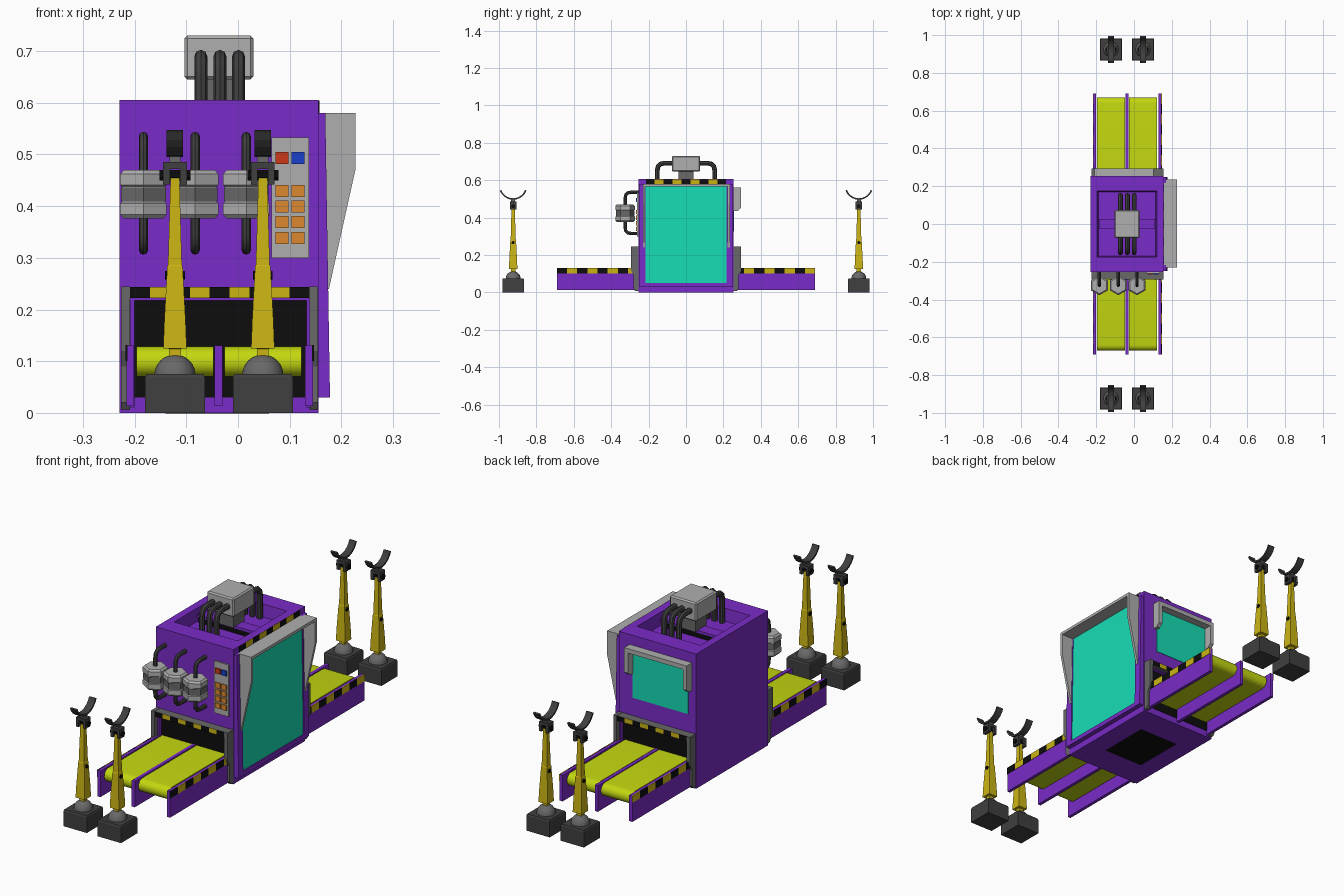
import bpy, bmesh
from math import sin, cos, pi, radians
from mathutils import Vector

if "Cube" in bpy.data.objects:
    bpy.data.objects.remove(bpy.data.objects["Cube"])


def material(name, r, g, b):
    m = bpy.data.materials.new(name)
    m.diffuse_color = (r, g, b, 1)
    m.use_nodes = True
    m.node_tree.nodes["Principled BSDF"].inputs["Base Color"].default_value = m.diffuse_color
    return m


PURPLE = material("purple", 0.195, 0.025, 0.58)
LIME = material("lime", 0.55, 0.68, 0.005)
TEAL = material("teal", 0.008, 0.72, 0.46)
YELLOW = material("yellow", 0.6, 0.46, 0.007)
BLACK = material("black", 0.004, 0.004, 0.004)
DARK = material("dark_grey", 0.05, 0.05, 0.05)
MID = material("mid_grey", 0.14, 0.14, 0.14)
LIGHT = material("light_grey", 0.43, 0.43, 0.43)
ORANGE = material("orange", 0.72, 0.25, 0.03)
RED = material("red", 0.6, 0.04, 0.01)
BLUE = material("blue", 0.01, 0.05, 0.6)


def finish(name, bm, mat, smooth=False):
    bmesh.ops.recalc_face_normals(bm, faces=bm.faces)
    me = bpy.data.meshes.new(name)
    bm.to_mesh(me)
    bm.free()
    me.materials.append(mat)
    if smooth:
        me.shade_smooth()
        me.set_sharp_from_angle(angle=radians(35))
    ob = bpy.data.objects.new(name, me)
    bpy.context.collection.objects.link(ob)
    return ob


def boxes(name, mat, *bounds, bevel=0):
    """One object from any number of (x0, x1, y0, y1, z0, z1) boxes."""
    bm = bmesh.new()
    for b in bounds:
        for v in bmesh.ops.create_cube(bm, size=1)["verts"]:
            v.co = [(b[2*i] + b[2*i+1]) / 2 + v.co[i] * (b[2*i+1] - b[2*i]) for i in range(3)]
    if bevel:
        bmesh.ops.bevel(bm, geom=bm.edges[:], offset=bevel, segments=1, affect='EDGES')
    return finish(name, bm, mat)


def prism(name, mat, pts, axis, lo, hi, smooth=False):
    """Extrude a 2D outline along an axis."""
    bm = bmesh.new()

    def place(p, t):
        c = list(p)
        c.insert("xyz".index(axis), t)
        return bm.verts.new(c)
    a, b = [place(p, lo) for p in pts], [place(p, hi) for p in pts]
    bm.faces.new(a)
    bm.faces.new(b)
    for i in range(len(pts)):
        bm.faces.new((a[i-1], a[i], b[i], b[i-1]))
    return finish(name, bm, mat, smooth)


def ngon(cx, cy, r, n, phase=0):
    return [(cx + r*sin(2*pi*i/n + phase), cy - r*cos(2*pi*i/n + phase)) for i in range(n)]


def loft(name, mat, cx, cy, sections, n=4, phase=pi/4, smooth=False):
    """Stack of regular n-sided rings given as (z, radius)."""
    bm = bmesh.new()
    rings = [[bm.verts.new((x, y, z)) for x, y in ngon(cx, cy, r, n, phase)] for z, r in sections]
    for a, b in zip(rings, rings[1:]):
        for i in range(n):
            bm.faces.new((a[i-1], a[i], b[i], b[i-1]))
    bm.faces.new(rings[0])
    bm.faces.new(rings[-1])
    return finish(name, bm, mat, smooth)


def pipe(name, mat, pts, r, fillet):
    """Tube through the points with rounded corners."""
    pts = [Vector(p) for p in pts]
    path = [pts[0]]
    for a, p, b in zip(pts, pts[1:], pts[2:]):
        s, e = p + (a-p).normalized()*fillet, p + (b-p).normalized()*fillet
        path += [s.lerp(p, t).lerp(p.lerp(e, t), t) for t in (0, .33, .67, 1)]
    path.append(pts[-1])
    cu = bpy.data.curves.new(name, 'CURVE')
    cu.dimensions, cu.bevel_depth, cu.bevel_resolution, cu.use_fill_caps = '3D', r, 2, True
    sp = cu.splines.new('POLY')
    sp.points.add(len(path) - 1)
    for q, p in zip(sp.points, path):
        q.co = (*p, 1)
    tmp = bpy.data.objects.new(name + "_path", cu)
    me = bpy.data.meshes.new_from_object(tmp)
    bpy.data.objects.remove(tmp)
    bm = bmesh.new()
    bm.from_mesh(me)
    bpy.data.meshes.remove(me)
    return finish(name, bm, mat, True)


def stripes(name, bound, axis, n):
    """Alternating black and yellow warning blocks along an axis."""
    lo, hi = bound[2*axis:2*axis+2]
    parts = ([], [])
    for i in range(n):
        b = list(bound)
        b[2*axis], b[2*axis+1] = lo + (hi-lo)*i/n, lo + (hi-lo)*(i+1)/n
        parts[i % 2].append(b)
    boxes(name + "_black", BLACK, *parts[0])
    boxes(name + "_yellow", YELLOW, *parts[1])


# Cabinet with a recessed roof
bm = bmesh.new()
bmesh.ops.create_cube(bm, size=1)
for v in bm.verts:
    v.co = (-0.037 + v.co.x*0.385, v.co.y*0.51, 0.3025 + v.co.z*0.605)
roof = next(f for f in bm.faces if f.calc_center_median().z > 0.6)
for drop, hx, hy in ((0, 0.158, 0.175), (0.055, 0.152, 0.169)):
    bmesh.ops.inset_region(bm, faces=[roof], thickness=0.004)
    for v in roof.verts:
        v.co = (-0.037 + (hx if v.co.x > -0.037 else -hx), hy if v.co.y > 0 else -hy, 0.605 - drop)
finish("cabinet", bm, PURPLE)
boxes("underside_vent", BLACK, (-0.14, 0.06, -0.12, 0.12, -0.001, 0.005))

# Roof unit: cross bar, pedestal, motor box and pipes
boxes("roof_bar_core", BLACK, (-0.18, 0.106, -0.025, 0.025, 0.54, 0.575))
boxes("roof_bar_cap", PURPLE, (-0.185, 0.11, -0.027, 0.027, 0.572, 0.583))
boxes("motor_pedestal", MID, (-0.075, 0.005, -0.04, 0.04, 0.58, 0.65))
boxes("motor_box", LIGHT, (-0.104, 0.03, -0.075, 0.075, 0.645, 0.73), bevel=0.006)
for x in (-0.072, -0.035, 0.001):
    for s in (-1, 1):
        pipe("roof_pipe", DARK, [(x, s*0.07, 0.69), (x, s*0.153, 0.69), (x, s*0.153, 0.545)], 0.0125, 0.035)

# Front tanks with their pipes
for x in (-0.183, -0.083, 0.016):
    pipe("tank_pipe", DARK, [(x, -0.25, 0.535), (x, -0.325, 0.535), (x, -0.325, 0.315), (x, -0.25, 0.315)], 0.009, 0.03)
    loft("tank", LIGHT, x, -0.325, [(0.376, 0.044), (0.384, 0.052), (0.405, 0.052), (0.408, 0.048), (0.438, 0.048),
                                    (0.441, 0.052), (0.462, 0.052), (0.47, 0.044)], 6, 0)
    loft("tank_band", MID, x, -0.325, [(0.41, 0.05), (0.436, 0.05)], 6, 0)

# Control panel
boxes("control_panel", LIGHT, (0.065, 0.137, -0.262, -0.25, 0.30, 0.533))


def button(x, z):
    return (x, x + 0.025, -0.268, -0.26, z, z + 0.023)


boxes("red_button", RED, button(0.073, 0.482))
boxes("blue_button", BLUE, button(0.104, 0.482))
boxes("orange_buttons", ORANGE, *[button(x, z) for x in (0.073, 0.104) for z in (0.327, 0.358, 0.388, 0.418)])

# Right side window, hood and warning strip
side = [(0.15, 0.58), (0.169, 0.58), (0.178, 0.03), (0.15, 0.03)]
for y in (-0.25, 0.216):
    prism("window_post", PURPLE, side, 'y', y, y + 0.034)
boxes("window_sill", PURPLE, (0.15, 0.1775, -0.22, 0.22, 0.03, 0.05))
prism("side_window", TEAL, [(0.15, 0.57), (0.165, 0.57), (0.173, 0.05), (0.15, 0.05)], 'y', -0.217, 0.217)
boxes("hood_top", LIGHT, (0.157, 0.227, -0.23, 0.235, 0.567, 0.58))
flap = [(0.165, 0.58), (0.227, 0.58), (0.227, 0.47), (0.176, 0.24), (0.165, 0.24)]
for y in (-0.23, 0.223):
    prism("hood_flap", LIGHT, flap, 'y', y, y + 0.012)
stripes("side_warning", (0.15, 0.158, -0.215, 0.215, 0.58, 0.6045), 1, 9)

# Back window with awning
boxes("back_window", TEAL, (-0.19, 0.085, 0.25, 0.257, 0.325, 0.54))
boxes("awning_top", LIGHT, (-0.208, 0.102, 0.25, 0.293, 0.54, 0.56))
for x in (-0.208, 0.084):
    prism("awning_side", LIGHT, [(0.25, 0.56), (0.293, 0.56), (0.293, 0.45), (0.275, 0.435), (0.25, 0.435)], 'x', x, x + 0.018)

# Tunnel mouths and conveyors, front and back
for s in (-1, 1):
    def yb(x0, x1, a, b, z0, z1):
        return (x0, x1, min(s*a, s*b), max(s*a, s*b), z0, z1)
    boxes("tunnel_mouth", BLACK, yb(-0.2, 0.135, 0.25, 0.257, 0.03, 0.218))
    boxes("mouth_surround", PURPLE, yb(-0.21, 0.14, 0.25, 0.275, 0.217, 0.224),
          yb(-0.208, -0.2, 0.25, 0.275, 0.01, 0.22), yb(0.133, 0.14, 0.25, 0.275, 0.01, 0.22))
    post = [(0.25, 0.245), (0.295, 0.245), (0.295, 0.12), (0.28, 0.09), (0.28, 0.02), (0.27, 0.006), (0.25, 0.006)]
    for x in (-0.226, 0.138):
        prism("mouth_post", MID, [(s*y, z) for y, z in post], 'x', x, x + 0.017)
    boxes("mouth_beam", MID, yb(-0.21, 0.139, 0.25, 0.292, 0.222, 0.244))
    stripes("beam_warning", yb(-0.209, 0.138, 0.29, 0.294, 0.2225, 0.2435), 0, 9)
    belt = [(0.25, 0.07)] + [(0.641 + 0.029*sin(a*pi/10), 0.099 - 0.029*cos(a*pi/10)) for a in range(11)] + [(0.25, 0.128)]
    for x in (-0.196, -0.026):
        prism("belt", LIME, [(s*y, z) for y, z in belt], 'x', x, x + 0.149, True)
    boxes("conveyor_rails", PURPLE, *[yb(x, x + 0.015, 0.25, 0.69, 0.013, 0.13) for x in (-0.216, -0.045, 0.13)])
    for x in (-0.218, 0.143):
        stripes("rail_warning", yb(x, x + 0.004, 0.256, 0.6905, 0.1, 0.131), 1, 8)

# Four stands with cradles
for x in (-0.122, 0.048):
    for y in (-0.924, 0.924):
        loft("stand_base", DARK, x, y, [(0, 0.082), (0.068, 0.082), (0.075, 0.078)])
        loft("stand_dome", MID, x, y, [(0.073 + 0.04*sin(a*pi/12), 0.04*cos(a*pi/12)) for a in range(6)], 16, 0, True)
        loft("stand_pole", YELLOW, x, y, [(0.105, 0.016), (0.124, 0.016), (0.125, 0.032), (0.18, 0.029), (0.284, 0.021),
                                          (0.286, 0.019), (0.46, 0.012)])
        for z, w, r in ((0.266, 0.019, 0.009), (0.46, 0.03, 0.011)):
            prism("stand_bolt", BLACK, ngon(y, z, r, 8, pi/8), 'x', x - w, x + w)
        boxes("head_clamp", DARK, (x - 0.023, x - 0.01, y - 0.018, y + 0.018, 0.442, 0.484),
              (x + 0.01, x + 0.023, y - 0.018, y + 0.018, 0.442, 0.484),
              (x - 0.023, x + 0.023, y - 0.018, y + 0.018, 0.472, 0.485))
        boxes("head_neck", MID, (x - 0.011, x + 0.011, y - 0.011, y + 0.011, 0.48, 0.5))
        arc = [radians(-70 + 14*i) for i in range(11)]
        cradle = [(y + 0.076*sin(a), 0.571 - 0.076*cos(a)) for a in arc]
        cradle += [(y + 0.068*sin(a), 0.571 - 0.068*cos(a)) for a in reversed(arc)]
        prism("cradle", DARK, cradle, 'x', x - 0.016, x + 0.016)
